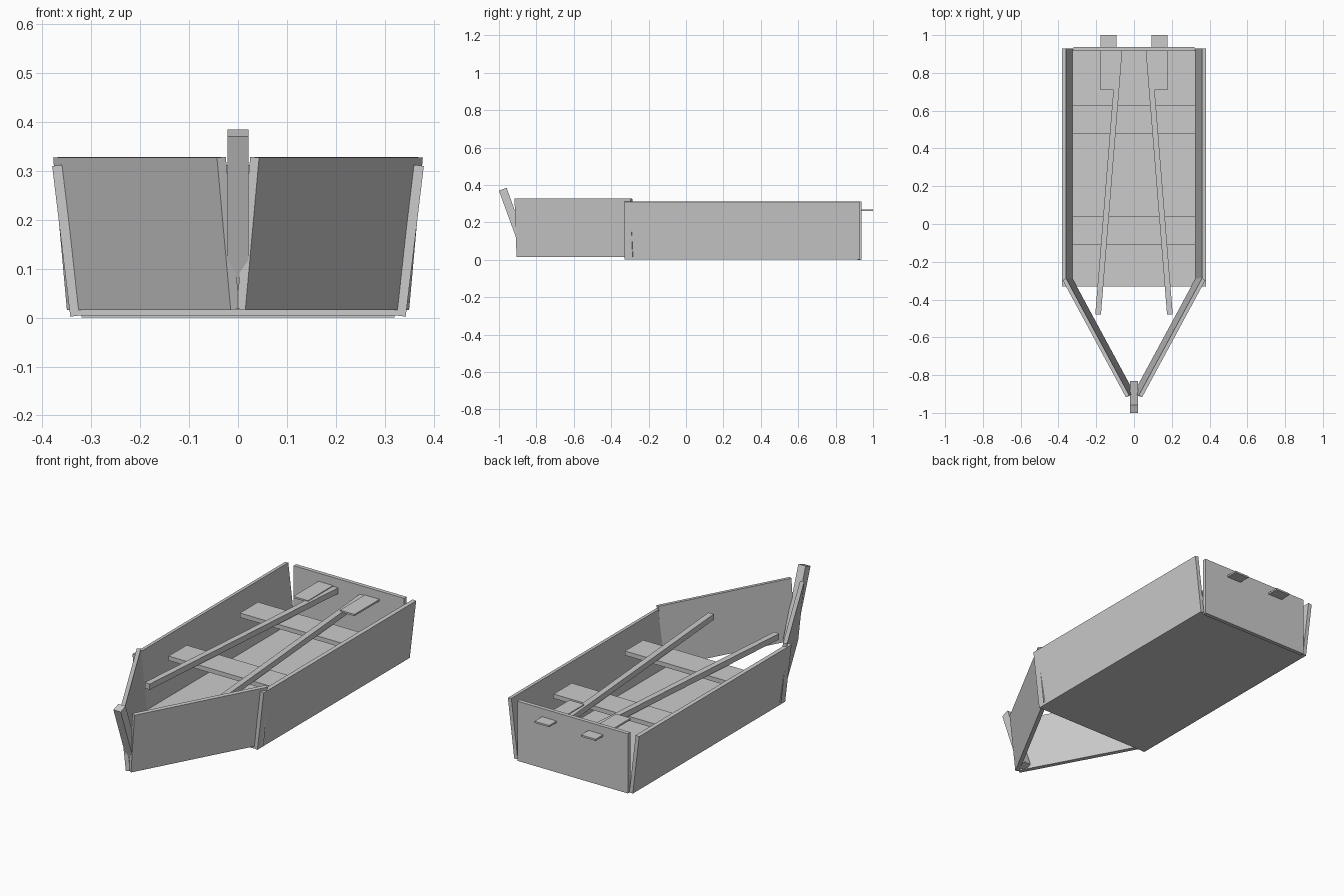
import bpy, bmesh
from mathutils import Vector

if "Cube" in bpy.data.objects:
    bpy.data.objects.remove(bpy.data.objects["Cube"])


def slab(name, corner, u, v, w, mirror=False):
    """Plank spanned by three edge vectors from one corner."""
    c, u, v, w = map(Vector, (corner, u, v, w))
    bm = bmesh.new()
    base = [bm.verts.new(p) for p in (c, c + u, c + u + v, c + v)]
    face = bm.faces.new(base)
    ext = bmesh.ops.extrude_face_region(bm, geom=[face], use_keep_orig=True)
    top = [g for g in ext["geom"] if isinstance(g, bmesh.types.BMVert)]
    bmesh.ops.translate(bm, verts=top, vec=w)
    if mirror:
        for vert in bm.verts:
            vert.co.x *= -1
    bmesh.ops.recalc_face_normals(bm, faces=bm.faces)
    mesh = bpy.data.meshes.new(name)
    bm.to_mesh(mesh)
    bm.free()
    obj = bpy.data.objects.new(name, mesh)
    bpy.context.collection.objects.link(obj)
    return obj


def box(name, lo, hi, mirror=False):
    d = Vector(hi) - Vector(lo)
    return slab(name, lo, (d.x, 0, 0), (0, d.y, 0), (0, 0, d.z), mirror)


# Floor and transom
box("floor", (-0.33, -0.33, 0.004), (0.33, 0.92, 0.017))
box("transom", (-0.32, 0.917, 0), (0.32, 0.938, 0.312))

# Seats
for name, y in (("front_seat", -0.11), ("rear_seat", 0.48)):
    box(name, (-0.325, y, 0.207), (0.325, y + 0.15, 0.23))

# Leaning stem post at the bow
slab("stem_post", (-0.021, -0.872, 0.018), (0.042, 0, 0),
     (0, 0.041, 0.015), (0, -0.128, 0.352))

for mirror, side in ((False, "right"), (True, "left")):
    # Flared side plank
    slab(side + "_side", (0.323, -0.33, 0.0045), (0.020, 0, -0.0024),
         (0, 1.26, 0), (0.037, 0, 0.308), mirror)
    # Bow plank angled in towards the stem
    slab(side + "_bow_plank", (0.015, -0.906, 0.016), (0.335, 0.62, 0),
         (-0.018, 0.0095, 0.002), (0.028, -0.011, 0.311), mirror)
    # Oar shaft and blade
    slab(side + "_oar_shaft", (0.175, -0.48, 0.235), (0.030, 0.002, 0),
         (-0.113, 1.40, 0), (0, 0, 0.03), mirror)
    box(side + "_oar_blade", (0.092, 0.71, 0.260), (0.177, 1.0, 0.269), mirror)
